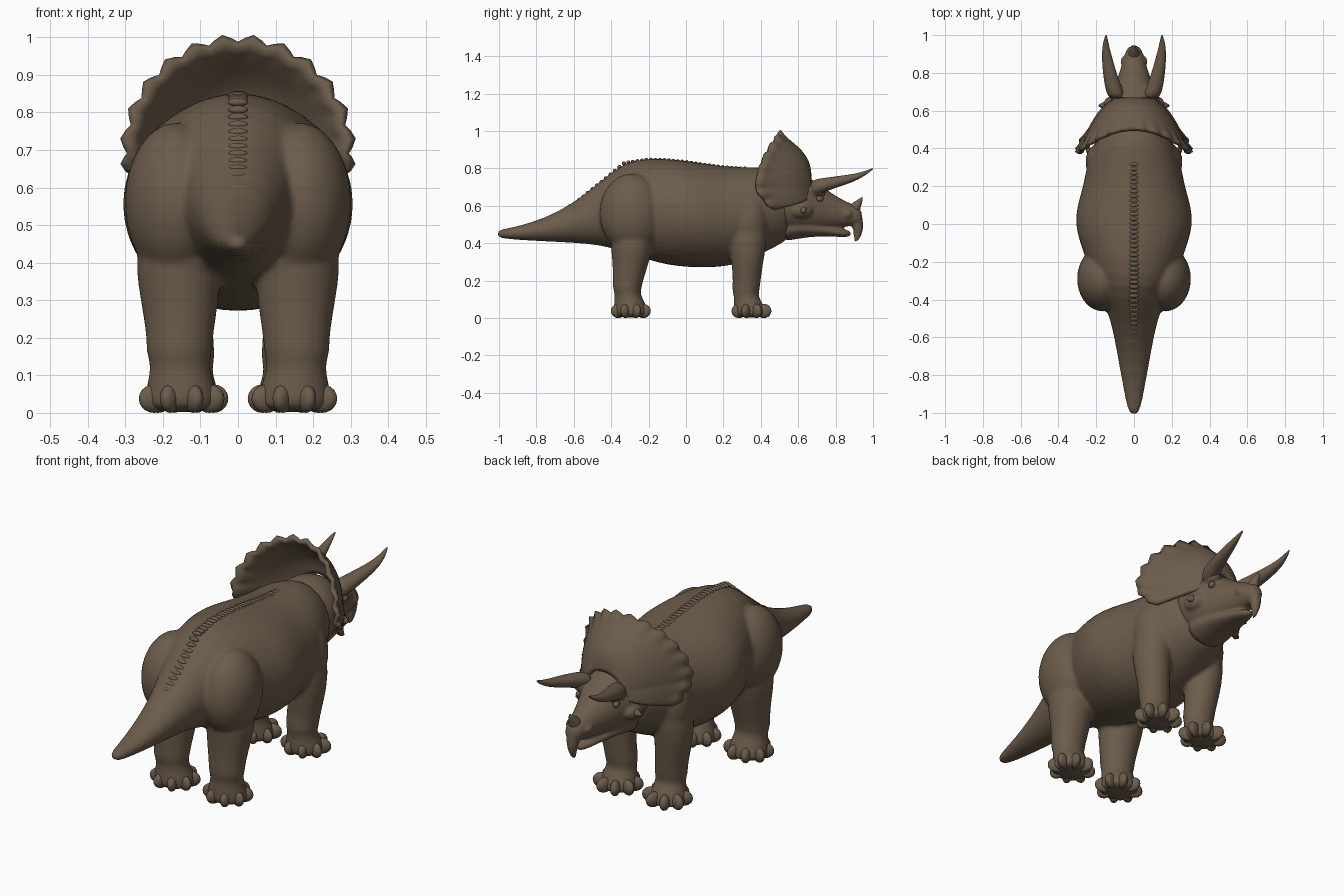
import bpy, bmesh, math
from mathutils import Matrix, Vector

cube = bpy.data.objects.get("Cube")
if cube:
    bpy.data.objects.remove(cube)

hide = bpy.data.materials.new("brown hide")
hide.use_nodes = True
COLOUR = (0.15, 0.108, 0.07, 1)
hide.diffuse_color = COLOUR
hide.node_tree.nodes["Principled BSDF"].inputs["Base Color"].default_value = COLOUR


def loft(bm, sections, axis="Y", n=20):
    """Skin ellipses (position, a, b, ra, rb) stacked along an axis."""
    rings = []
    for p, a, b, ra, rb in sections:
        ring = []
        for i in range(n):
            t = math.tau * i / n
            u, v = a + ra * 1.016 * math.cos(t), b + rb * 1.016 * math.sin(t)
            ring.append(bm.verts.new((u, p, v) if axis == "Y" else (u, v, p)))
        rings.append(ring)
    for r, q in zip(rings, rings[1:]):
        for i in range(n):
            j = (i + 1) % n
            bm.faces.new((r[i], r[j], q[j], q[i]))
    bm.faces.new(rings[0])
    bm.faces.new(rings[-1])


def profile(bm, rows):
    """Skin symmetric rows of (y, top, bottom, half width)."""
    loft(bm, [(y, 0, (t + b) / 2, w, (t - b) / 2) for y, t, b, w in rows])


def blob(bm, centre, radii, turn=0.0, tilt=0.0):
    m = (Matrix.Translation(centre) @ Matrix.Rotation(turn, 4, "Z")
         @ Matrix.Rotation(tilt, 4, "X") @ Matrix.Diagonal((*radii, 1)))
    bmesh.ops.create_uvsphere(bm, u_segments=16, v_segments=10, radius=1, matrix=m)


def spike(bm, base, tip, r):
    base, tip = Vector(base), Vector(tip)
    d = tip - base
    m = Matrix.Translation((base + tip) / 2) @ d.to_track_quat("Z", "Y").to_matrix().to_4x4()
    bmesh.ops.create_cone(bm, cap_ends=True, segments=14, radius1=r, radius2=r * 0.12,
                          depth=d.length, matrix=m)


def finish(bm, name, subdiv=0, voxel=0, smooth=0):
    bmesh.ops.recalc_face_normals(bm, faces=bm.faces)
    mesh = bpy.data.meshes.new(name)
    bm.to_mesh(mesh)
    bm.free()
    mesh.materials.append(hide)
    for f in mesh.polygons:
        f.use_smooth = True
    ob = bpy.data.objects.new(name, mesh)
    bpy.context.collection.objects.link(ob)
    if subdiv:
        ob.modifiers.new("round", "SUBSURF").levels = subdiv
        ob.modifiers["round"].render_levels = subdiv
    if voxel:
        m = ob.modifiers.new("fuse", "REMESH")
        m.mode, m.voxel_size, m.use_smooth_shade = "VOXEL", voxel, True
    if smooth:
        m = ob.modifiers.new("soften", "SMOOTH")
        m.factor, m.iterations = 0.5, smooth
    return ob


# Trunk and tail
trunk = [(-1.01, .465, .435, .015), (-.98, .477, .425, .034), (-.9, .49, .418, .05),
         (-.75, .535, .41, .078), (-.6, .615, .403, .103), (-.45, .735, .39, .14),
         (-.33, .835, .355, .2), (-.2, .853, .31, .25), (-.1, .85, .285, .285),
         (0, .84, .273, .313), (.1, .825, .27, .3), (.2, .812, .275, .268),
         (.3, .805, .295, .252), (.4, .808, .34, .22), (.48, .79, .385, .18),
         (.58, .74, .43, .13)]
bm = bmesh.new()
profile(bm, trunk)

# Haunches, shoulders, legs and feet
hind = [(0, .15, -.295, .1, .09), (.04, .15, -.295, .1, .092), (.09, .153, -.303, .085, .08),
        (.13, .155, -.313, .077, .067), (.16, .157, -.315, .088, .077),
        (.2, .155, -.31, .087, .08), (.3, .155, -.295, .104, .097),
        (.38, .16, -.29, .112, .112), (.5, .16, -.28, .11, .13)]
fore = [(0, .14, .345, .095, .088), (.04, .14, .342, .093, .088), (.09, .14, .33, .077, .073),
        (.12, .14, .32, .07, .064), (.15, .14, .32, .08, .074), (.2, .145, .325, .078, .073),
        (.3, .158, .328, .088, .085), (.4, .165, .33, .092, .1), (.55, .155, .335, .09, .11)]
for s in (1, -1):
    for leg in (hind, fore):
        loft(bm, [(z, s * x, y, a, b) for z, x, y, a, b in leg], "Z")
    blob(bm, (s * .165, -.29, .56), (.142, .18, .215))
    blob(bm, (s * .16, .335, .52), (.1, .105, .17))
    blob(bm, (s * .15, -.29, .4), (.118, .118, .045))
finish(bm, "body", 1, .011, 3)

# Toes ringing each foot
for side, s in (("left", 1), ("right", -1)):
    for part, cx, cy in (("hind", .15, -.295), ("front", .14, .35)):
        bm = bmesh.new()
        for k in range(8):
            t = math.tau * (k + .5) / 8
            c = (s * cx + .08 * math.cos(t), cy + .072 * math.sin(t), .038)
            blob(bm, c, (.043, .024, .038), t)
        finish(bm, f"{side}_{part}_toes")

# Row of scales along the spine
bm = bmesh.new()
for k in range(40):
    y = -.62 + k * .024
    for (y0, t0, *_), (y1, t1, *_) in zip(trunk, trunk[1:]):
        if y0 <= y < y1:
            z = t0 + (t1 - t0) * (y - y0) / (y1 - y0)
            blob(bm, (0, y, z - .006), (.026, .011, .011))
finish(bm, "spine_scales")

# Skull, lower jaw, cheeks and brows
bm = bmesh.new()
profile(bm, [(.46, .77, .46, .15), (.55, .78, .45, .165), (.62, .775, .45, .15),
             (.7, .725, .46, .115), (.78, .665, .475, .083), (.85, .625, .49, .063),
             (.91, .6, .495, .046), (.945, .57, .5, .028)])
profile(bm, [(.5, .55, .4, .12), (.6, .54, .427, .11), (.7, .51, .437, .083),
             (.78, .49, .437, .06), (.84, .477, .432, .042), (.885, .465, .435, .02)])
loft(bm, [(.405, 0, .905, .006, .008), (.43, 0, .916, .014, .018), (.47, 0, .922, .024, .026),
          (.52, 0, .913, .035, .034), (.57, 0, .9, .035, .035)], "Z")
for s in (1, -1):
    blob(bm, (s * .095, .7, .685), (.04, .055, .035))
    blob(bm, (s * .12, .61, .575), (.05, .07, .045))
    blob(bm, (s * .05, .86, .555), (.022, .03, .024))
finish(bm, "head", 1, .008, 2)

# Brow horns, eyes, nostrils and cheek spikes
for side, s in (("left", 1), ("right", -1)):
    bm = bmesh.new()
    loft(bm, [(y, s * x, z, a, b) for y, x, z, a, b in
              ((.66, .09, .69, .045, .045), (.72, .108, .707, .045, .04),
               (.78, .124, .722, .038, .033), (.85, .138, .738, .031, .026),
               (.92, .148, .757, .022, .018), (.97, .15, .781, .012, .01),
               (1.003, .147, .801, .003, .003))], n=16)
    finish(bm, f"{side}_brow_horn", 2)
    bm = bmesh.new()
    blob(bm, (s * .106, .715, .638), (.014, .02, .016))
    finish(bm, f"{side}_eye")
    bm = bmesh.new()
    spike(bm, (s * .135, .63, .585), (s * .192, .625, .565), .033)
    finish(bm, f"{side}_cheek_spike", 1)

# Nose horn
bm = bmesh.new()
loft(bm, [(.56, 0, .885, .035, .045), (.59, 0, .895, .03, .038), (.615, 0, .915, .02, .026),
          (.635, 0, .933, .01, .012), (.647, 0, .942, .003, .003)], "Z", 16)
finish(bm, "nose_horn", 2)

# Neck frill: curved fan with a toothed rim
TEETH, STEPS, ROWS = 16, 4, 12
bm = bmesh.new()
grid = []
for i in range(TEETH * STEPS + 1):
    t = math.radians(-120 + 240 * i / (TEETH * STEPS))
    tooth = 1 - abs((i % STEPS) / STEPS - .5) * 2
    sn, cs = math.sin(t), math.cos(t)
    inner = Vector((.09 * sn, .66, .69 + .07 * cs))
    line = []
    for j in range(ROWS + 1):
        f = j / ROWS
        k = 1 + .075 * tooth * max(0, (f - .85) / .15)
        down = max(0, -cs)
        edge = Vector((.286 * sn * k, .5 - .125 * sn * sn + .12 * down,
                       .69 + (.22 if cs < 0 else .29) * cs * k))
        p = inner.lerp(edge, f)
        p.y += .045 * math.sin(math.pi * f)
        line.append(bm.verts.new(p))
    grid.append(line)
for a, b in zip(grid, grid[1:]):
    for j in range(ROWS):
        bm.faces.new((a[j], b[j], b[j + 1], a[j + 1]))
frill = finish(bm, "neck_frill")
m = frill.modifiers.new("thickness", "SOLIDIFY")
m.thickness, m.offset = .022, 0
bpy.context.view_layer.objects.active = frill
frill.select_set(True)
bpy.ops.object.shade_smooth_by_angle(angle=math.radians(40))
